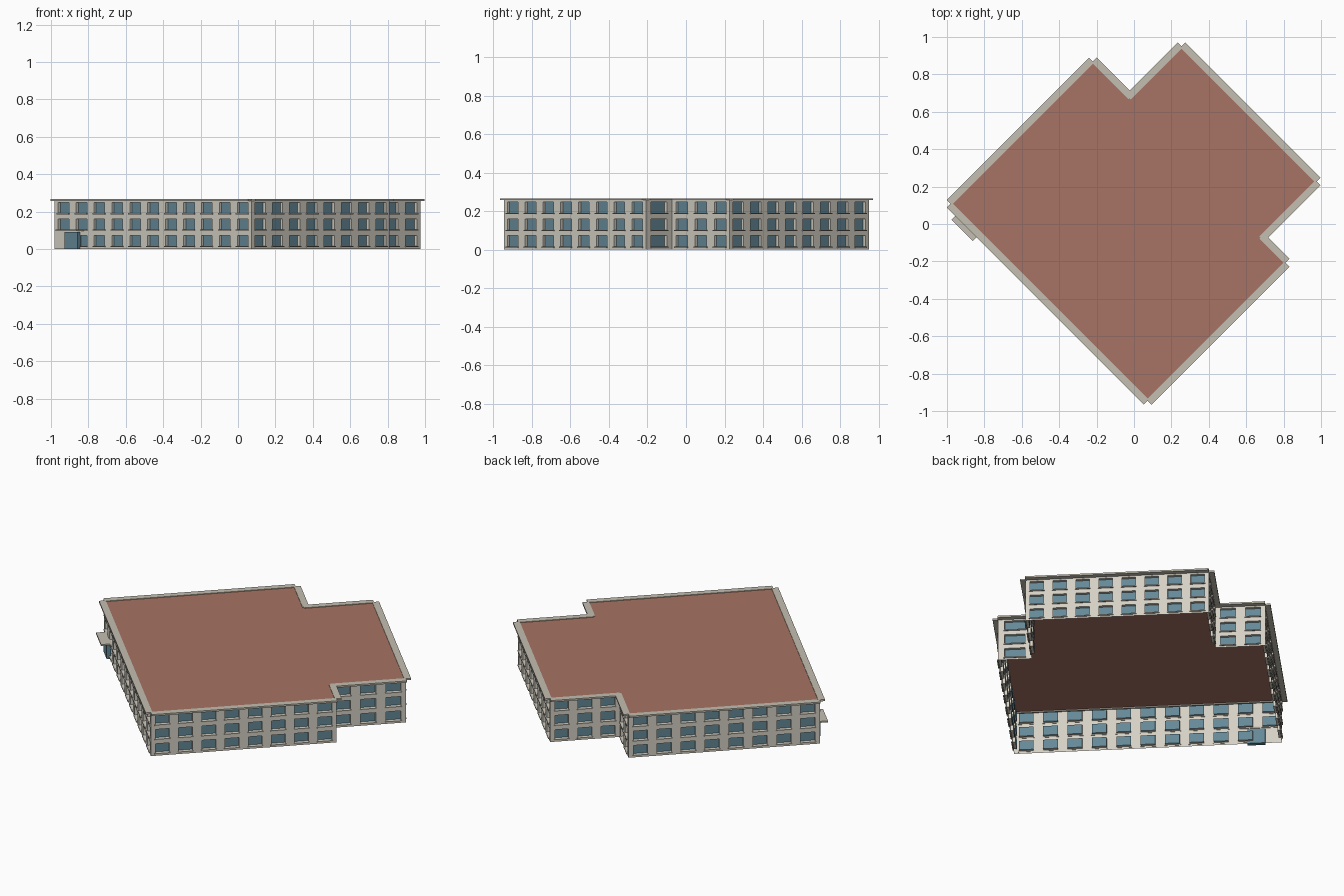
import bpy, bmesh
from mathutils import Vector

if "Cube" in bpy.data.objects:
    bpy.data.objects.remove(bpy.data.objects["Cube"])

def mat(name, c):
    m = bpy.data.materials.new(name)
    m.diffuse_color = (*c, 1)
    m.use_nodes = True
    m.node_tree.nodes["Principled BSDF"].inputs["Base Color"].default_value = m.diffuse_color
    return m

WALL = mat("pale_wall", (0.66, 0.63, 0.55))
GLASS = mat("blue_glass", (0.13, 0.25, 0.31))
ROOF = mat("terracotta_roof", (0.38, 0.175, 0.125))
TRIM = mat("stone_trim", (0.55, 0.52, 0.44))

R = 2 ** -0.5
UP = Vector((0, 0, 1))

def xy(u, v):
    """Building axes (turned 45 degrees) to world."""
    return Vector(((u - v) * R, (u + v) * R, 0))

# footprint corners, counter-clockwise, and window bays on each side
FOOT = [(-.617, .77), (-.617, -.72), (.427, -.72), (.427, -.53),
        (.851, -.53), (.851, .492), (.459, .492), (.459, .77)]
BAYS = [11, 8, 1, 3, 8, 3, 2, 8]
CORNERS = [xy(*p) for p in FOOT]
FLOOR, H = 0.0875, 0.2625

def quad(bm, pts, mi=0):
    f = bm.faces.new([bm.verts.new(p) for p in pts])
    f.material_index = mi

def box(bm, o, d, n, a, b, mi=0):
    """Box between local (along, out, up) corners a and b."""
    P = lambda i, j, k: o + d * (a, b)[i][0] + n * (a, b)[j][1] + UP * (a, b)[k][2]
    vs = [bm.verts.new(P(i, j, k)) for i in (0, 1) for j in (0, 1) for k in (0, 1)]
    for q in ((0, 1, 3, 2), (4, 6, 7, 5), (0, 4, 5, 1), (2, 3, 7, 6), (0, 2, 6, 4), (1, 5, 7, 3)):
        bm.faces.new([vs[i] for i in q]).material_index = mi

def finish(bm, name, *mats, fix=True):
    if fix:
        bmesh.ops.recalc_face_normals(bm, faces=bm.faces)
    me = bpy.data.meshes.new(name)
    bm.to_mesh(me)
    bm.free()
    for m in mats:
        me.materials.append(m)
    ob = bpy.data.objects.new(name, me)
    bpy.context.collection.objects.link(ob)

walls, sills, coping = bmesh.new(), bmesh.new(), bmesh.new()
for i, bays in enumerate(BAYS):
    o, e = CORNERS[i], CORNERS[(i + 1) % len(CORNERS)]
    length = (e - o).length
    d = (e - o) / length
    n = d.cross(UP)
    w = length / bays
    # roof edge strip along this side
    box(coping, o, d, n, (0, -.009, .257), (length, .029, .267))
    for b in range(bays):
        for fl in range(3):
            P = lambda s, t, r=0: o + d * (b * w + s) + UP * (fl * FLOOR + t) + n * r
            if i == 0 and b == 0 and fl == 0:      # blank bay beside the entrance
                quad(walls, [P(0, 0), P(w, 0), P(w, FLOOR), P(0, FLOOR)])
                continue
            s0, s1, t0, t1 = w * .2, w * .8, .016, .073
            outer = [(0, 0), (w, 0), (w, FLOOR), (0, FLOOR)]
            hole = [(s0, t0), (s1, t0), (s1, t1), (s0, t1)]
            for k in range(4):
                m = (k + 1) % 4
                # wall around the opening, then its reveal
                quad(walls, [P(*outer[k]), P(*outer[m]), P(*hole[m]), P(*hole[k])])
                quad(walls, [P(*hole[k]), P(*hole[m]), P(*hole[m], -.017), P(*hole[k], -.017)])
            quad(walls, [P(*h, -.017) for h in hole], 1)
            # sill under the window
            box(sills, P(0, 0), d, n, (s0 - .005, -.002, t0 - .006), (s1 + .005, .007, t0))
bmesh.ops.remove_doubles(walls, verts=walls.verts, dist=1e-5)
finish(walls, "walls_with_windows", WALL, GLASS, fix=False)
finish(sills, "window_sills", TRIM)
finish(coping, "roof_edge", TRIM)

# flat roof
bm = bmesh.new()
quad(bm, [c + UP * .2635 for c in CORNERS])
finish(bm, "roof", ROOF, fix=False)

# entrance on the front left side
o = xy(-.617, .626)
d, n = xy(0, -1), xy(-1, 0)
bm = bmesh.new()
box(bm, o, d, n, (-.05, -.005, 0), (.05, .02, .09))
finish(bm, "entrance_door", GLASS)
bm = bmesh.new()
box(bm, o, d, n, (-.08, -.005, .096), (.08, .057, .105))
finish(bm, "entrance_canopy", TRIM)
